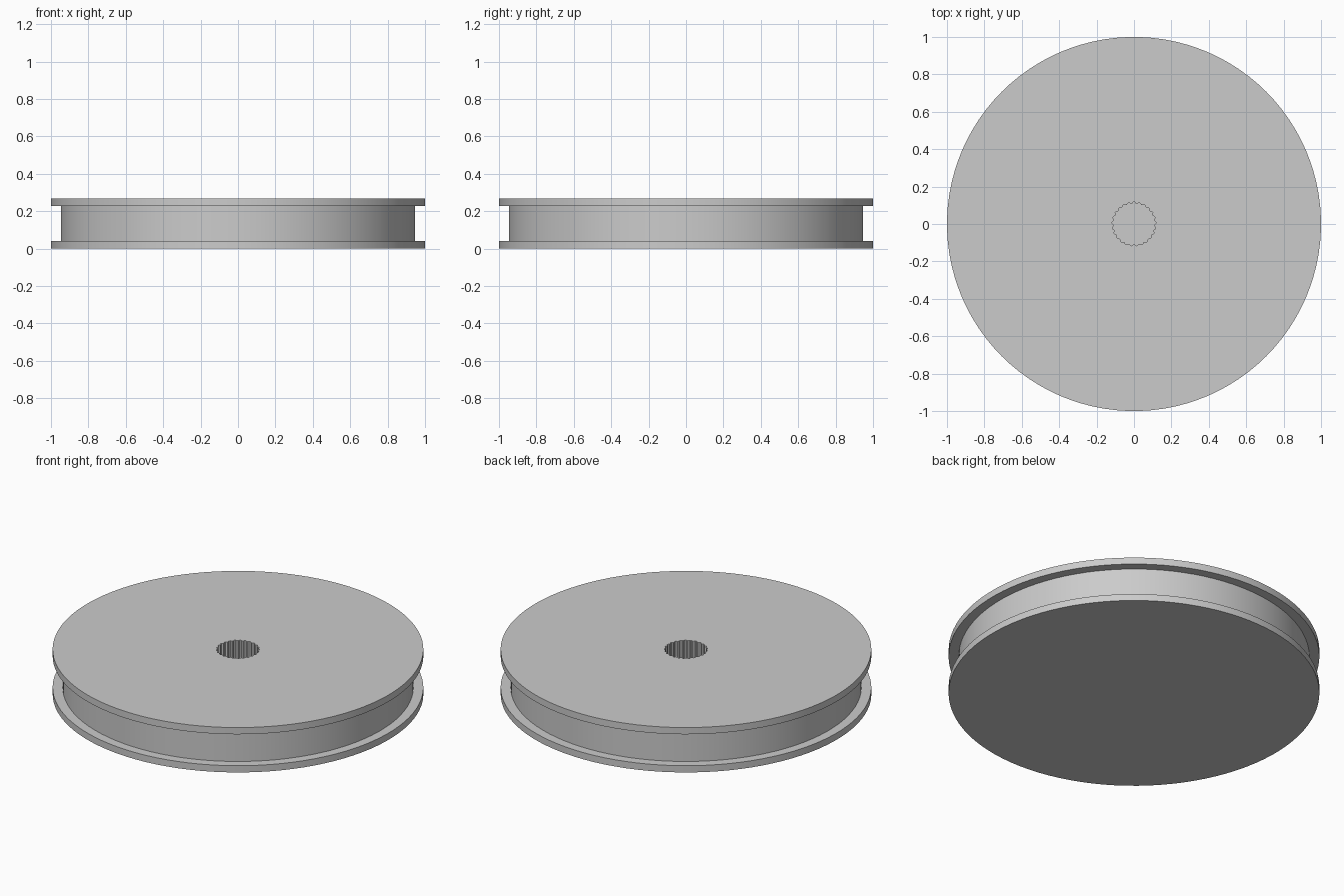
import bpy
import bmesh
import math

if "Cube" in bpy.data.objects:
    bpy.data.objects.remove(bpy.data.objects["Cube"], do_unlink=True)

TEETH = 25
SEGMENTS = TEETH * 4
HEIGHT = 0.267
FLANGE = 0.04
RIM_R, GROOVE_R = 1.0, 0.946
SPLINE_ROOT, SPLINE_TIP = 0.117, 0.11

grey = bpy.data.materials.new("light grey")
grey.use_nodes = True
grey.diffuse_color = (0.6, 0.6, 0.6, 1)
grey.node_tree.nodes["Principled BSDF"].inputs["Base Color"].default_value = grey.diffuse_color

bm = bmesh.new()


def ring(z, radius, tip=None):
    """Circle of vertices; with a tip radius it becomes a toothed outline."""
    verts = []
    for i in range(SEGMENTS):
        a = math.pi / 2 + (i - 0.5) * math.tau / SEGMENTS
        r = radius if tip is None or i % 4 < 2 else tip
        verts.append(bm.verts.new((r * math.cos(a), r * math.sin(a), z)))
    return verts


# Flanged rim and groove, then down into the blind splined socket
rings = [
    ring(0, RIM_R),
    ring(FLANGE, RIM_R),
    ring(FLANGE, GROOVE_R),
    ring(HEIGHT - FLANGE, GROOVE_R),
    ring(HEIGHT - FLANGE, RIM_R),
    ring(HEIGHT, RIM_R),
    ring(HEIGHT, SPLINE_ROOT, SPLINE_TIP),
    ring(FLANGE, SPLINE_ROOT, SPLINE_TIP),
]
for low, high in zip(rings, rings[1:]):
    for i in range(SEGMENTS):
        j = (i + 1) % SEGMENTS
        bm.faces.new((low[i], low[j], high[j], high[i]))

# Closed underside and socket floor
bm.faces.new(rings[0][::-1])
bm.faces.new(rings[-1])
bmesh.ops.recalc_face_normals(bm, faces=bm.faces)

mesh = bpy.data.meshes.new("grooved_wheel")
bm.to_mesh(mesh)
bm.free()
mesh.materials.append(grey)
wheel = bpy.data.objects.new("grooved_wheel", mesh)
bpy.context.collection.objects.link(wheel)

# Smooth round walls with crisp edges
bpy.ops.object.select_all(action='DESELECT')
wheel.select_set(True)
bpy.context.view_layer.objects.active = wheel
bpy.ops.object.shade_smooth_by_angle(angle=math.radians(25))
